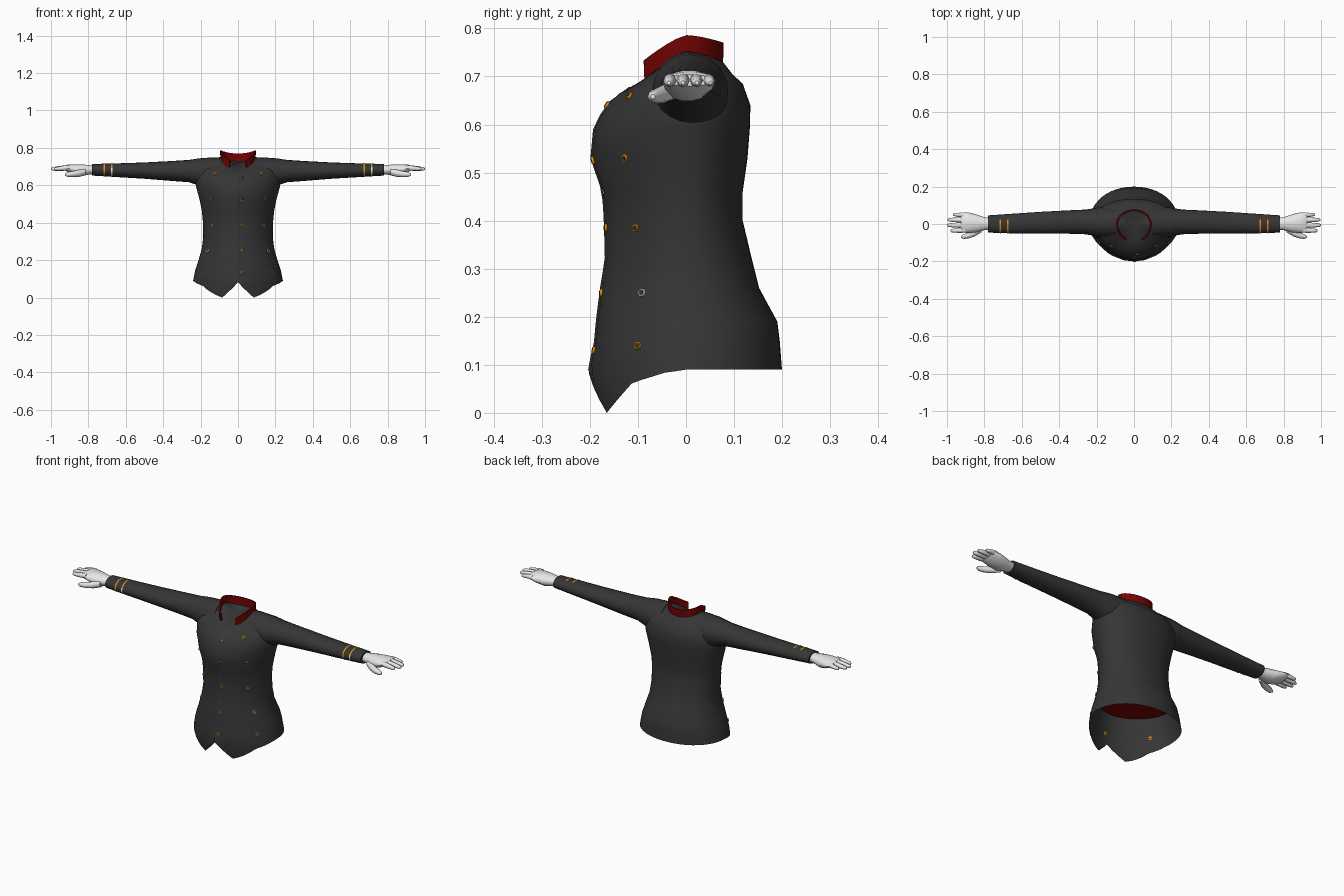
import bpy, bmesh, math
from mathutils import Vector
from mathutils.bvhtree import BVHTree

if "Cube" in bpy.data.objects:
    bpy.data.objects.remove(bpy.data.objects["Cube"])


def mat(name, r, g, b):
    m = bpy.data.materials.new(name)
    m.diffuse_color = (r, g, b, 1)
    m.use_nodes = True
    m.node_tree.nodes["Principled BSDF"].inputs["Base Color"].default_value = m.diffuse_color
    return m


CLOTH = mat("charcoal cloth", .036, .036, .036)
RED = mat("deep red", .17, .001, .001)
GOLD = mat("gold trim", .9, .30, .003)
SKIN = mat("pale glove", .80, .80, .80)


def finish(name, bm, material, angle=50):
    bmesh.ops.recalc_face_normals(bm, faces=bm.faces)
    me = bpy.data.meshes.new(name)
    bm.to_mesh(me)
    bm.free()
    me.materials.append(material)
    ob = bpy.data.objects.new(name, me)
    bpy.context.collection.objects.link(ob)
    bpy.context.view_layer.objects.active = ob
    ob.select_set(True)
    bpy.ops.object.shade_smooth_by_angle(angle=math.radians(angle))
    ob.select_set(False)
    return ob


def loft(bm, rings, closed=True, cap0=False, cap1=False):
    vs = [[bm.verts.new(p) for p in r] for r in rings]
    n = len(vs[0])
    for a, b in zip(vs, vs[1:]):
        for i in range(n if closed else n - 1):
            j = (i + 1) % n
            bm.faces.new((a[i], a[j], b[j], b[i]))
    if cap0:
        bm.faces.new(vs[0])
    if cap1:
        bm.faces.new(vs[-1])


def interp(table, x):
    for a, b in zip(table, table[1:]):
        if x <= b[0]:
            t = (x - a[0]) / (b[0] - a[0])
            return [p + (q - p) * t for p, q in zip(a, b)]
    return table[-1]


# ---- torso: z at the side, half width, front y, back y, front drop, back drop
ROWS = [(0, .245, .18, .2, 0, 0), (.085, .241, .203, .2, 0, 0),
        (.15, .228, .188, .195, 0, 0), (.19, .214, .185, .19, 0, 0),
        (.26, .194, .176, .152, 0, 0), (.32, .186, .166, .137, 0, 0),
        (.40, .187, .168, .118, 0, 0), (.46, .193, .172, .118, 0, 0),
        (.53, .207, .196, .128, 0, 0), (.595, .225, .19, .133, 0, 0),
        (.64, .230, .165, .134, 0, 0), (.69, .216, .138, .118, .025, .005),
        (.725, .165, .112, .098, .045, .022), (.752, .095, .09, .077, .062, .022)]
# hem height by how far forward the point faces
HEM = [(-1, .09), (0, .09), (.25, .084), (.6, .063), (.924, 0)]
N = 48


def torso_point(i, z, k=1):
    a = 2 * math.pi * i / N
    s, c = math.sin(a), math.cos(a)
    _, w, f, b, df, db = interp(ROWS, z)
    y, drop = (-f, df) if c > 0 else (b, db)
    # slightly pointed front, fuller back
    e = 1.12 if c > 0 else .95
    return (math.copysign(abs(s) ** e, s) * w * k, y * abs(c) ** e * k, z - drop * abs(c) ** 1.5)


def hem(i):
    # two pointed front tails with a notch between, level at the back
    k = min(i, N - i)
    if k <= 3:
        return .082 * (1 - k / 3)
    return interp(HEM, math.cos(2 * math.pi * k / N))[1]


rings = [[torso_point(i, hem(i) + (.15 - hem(i)) * t) for i in range(N)] for t in (0, .5)]
rings += [[torso_point(i, r[0]) for i in range(N)] for r in ROWS[2:]]
rings.append([Vector(p).lerp(Vector((0, -.01, .705)), .6) for p in rings[-1]])
bm = bmesh.new()
loft(bm, rings, cap1=True)
bm.normal_update()
surface = BVHTree.FromBMesh(bm)
finish("jacket_torso", bm, CLOTH)

# ---- red lining inside the body
bm = bmesh.new()
bm.faces.new([bm.verts.new(torso_point(i, .235, .985)) for i in range(N)])
finish("lining", bm, RED)


def front_hit(x, z):
    p, n, _, _ = surface.ray_cast(Vector((x, -1, z)), Vector((0, 1, 0)))
    return p, (n if n.y < 0 else -n)


# ---- front closure: a thin raised edge of the overlapping panel
bm = bmesh.new()
prof = []
for k in range(21):
    z = .088 + .59 * k / 20
    y = front_hit(.001, z)[0].y
    prof.append([(-.002, y, z), (-.002, y - .003, z), (.014, y + .001, z)])
loft(bm, prof, closed=False)
finish("front_overlap", bm, CLOTH)

# ---- buttons: centre row and two side columns, metal rims with cloth faces
spots = [(.02, z, GOLD) for z in (.13, .25, .385, .525, .64)]
spots += [(s * x, z, m) for s in (-1, 1) for x, z, m in (
    (.185, .14, GOLD), (.16, .25, SKIN), (.135, .385, GOLD), (.145, .53, GOLD), (.12, .66, GOLD))]
for x, z, metal in spots:
    p, n = front_hit(x, z)
    q = n.to_track_quat('Z', 'Y').to_matrix().to_4x4()
    for name, r, h, m in (("button_rim", .009, .005, metal), ("button_face", .006, .006, CLOTH)):
        q.translation = p + n * (h / 2 - .001)
        bm = bmesh.new()
        bmesh.ops.create_cone(bm, cap_ends=True, segments=10, radius1=r, radius2=r * .9,
                              depth=h, matrix=q)
        finish(name, bm, m)

# ---- standing collar, open at the front
bm = bmesh.new()
sections = []
for k in range(25):
    a = math.radians(28 + 304 * k / 24)
    s, c = math.sin(a), math.cos(a)
    f, back = max(c, 0), max(-c, 0)
    top = .786 - .062 * f ** 1.3 - .016 * back ** 1.6
    low = .738 - .055 * f ** 1.2 - .014 * back
    ry = .098 if c > 0 else .077
    sections.append([(.094 * s * g, -ry * c * g, z)
                     for g, z in ((1, low), (1.02, top), (.93, top), (.91, low))])
loft(bm, sections, cap0=True, cap1=True)
finish("collar", bm, RED, 35)

# ---- sleeves: x, front y, back y, low z, high z
SLEEVE = [(.1, -.07, .085, .6, .75), (.19, -.07, .088, .59, .746), (.22, -.062, .083, .602, .742),
          (.26, -.055, .077, .616, .736), (.35, -.052, .073, .623, .73), (.5, -.052, .065, .635, .722),
          (.65, -.05, .055, .644, .717), (.78, -.046, .046, .652, .714)]


def oval(x, y0, y1, z0, z1, n=20, grow=0, lo=0, hi=360):
    full = hi - lo == 360
    out = []
    for i in range(n):
        a = math.radians(lo + (hi - lo) * i / (n if full else n - 1))
        out.append((x, (y0 + y1) / 2 - ((y1 - y0) / 2 + grow) * math.cos(a),
                    (z0 + z1) / 2 + ((z1 - z0) / 2 + grow) * math.sin(a)))
    return out


def flip(rings, s):
    return [[(s * p[0], p[1], p[2]) for p in r] for r in rings]


# ---- hand pieces: x, y0, y1, z0, z1
PALM = [(.765, -.03, .033, .66, .706), (.80, -.033, .036, .656, .709), (.84, -.045, .05, .648, .713),
        (.88, -.048, .06, .658, .713), (.915, -.046, .062, .672, .710), (.925, -.04, .056, .68, .704)]
FINGERS = [(-.033, .982, .0135), (-.006, 1.0, .014), (.021, .996, .0135), (.047, .968, .012)]

for s, side in ((-1, "right"), (1, "left")):
    bm = bmesh.new()
    loft(bm, flip([oval(*r) for r in SLEEVE], s), cap0=True, cap1=True)
    finish(side + "_sleeve", bm, CLOTH)
    # cuff stripes: metal over the top, one of each pair paler on the front
    for x in (.675, .715):
        pale = (x > .7) == (s > 0)
        for lo, hi, m in ((-60, 20, SKIN if pale else GOLD), (20, 115, GOLD)):
            bm = bmesh.new()
            pair = [interp(SLEEVE, x + d) for d in (-.0035, .0035)]
            loft(bm, flip([oval(*r, n=10, grow=.0015, lo=lo, hi=hi) for r in pair], s), closed=False)
            finish(side + "_cuff_stripe", bm, m)
    # palm
    bm = bmesh.new()
    loft(bm, flip([oval(*r, n=14) for r in PALM], s), cap0=True, cap1=True)
    finish(side + "_palm", bm, SKIN)
    # fingers taper and droop slightly
    for y, tip, r in FINGERS:
        bm = bmesh.new()
        fr = []
        for t, k in ((0, .95), (.35, 1), (.7, .85), (.92, .65), (1, .3)):
            x = .90 + (tip - .90) * t
            yy, zz = y * (1 + .08 * t), .694 - .007 * t
            fr.append(oval(x, yy - r * k, yy + r * k, zz - r * k, zz + r * k, n=8))
        loft(bm, flip(fr, s), cap0=True, cap1=True)
        finish(side + "_finger", bm, SKIN)
    # thumb
    bm = bmesh.new()
    th = []
    for x, y, z, r in ((.815, -.025, .672, .019), (.85, -.046, .664, .019), (.88, -.06, .66, .016),
                       (.91, -.067, .658, .013), (.925, -.069, .658, .005)):
        th.append(oval(x, y - r, y + r, z - r, z + r, n=8))
    loft(bm, flip(th, s), cap0=True, cap1=True)
    finish(side + "_thumb", bm, SKIN)
